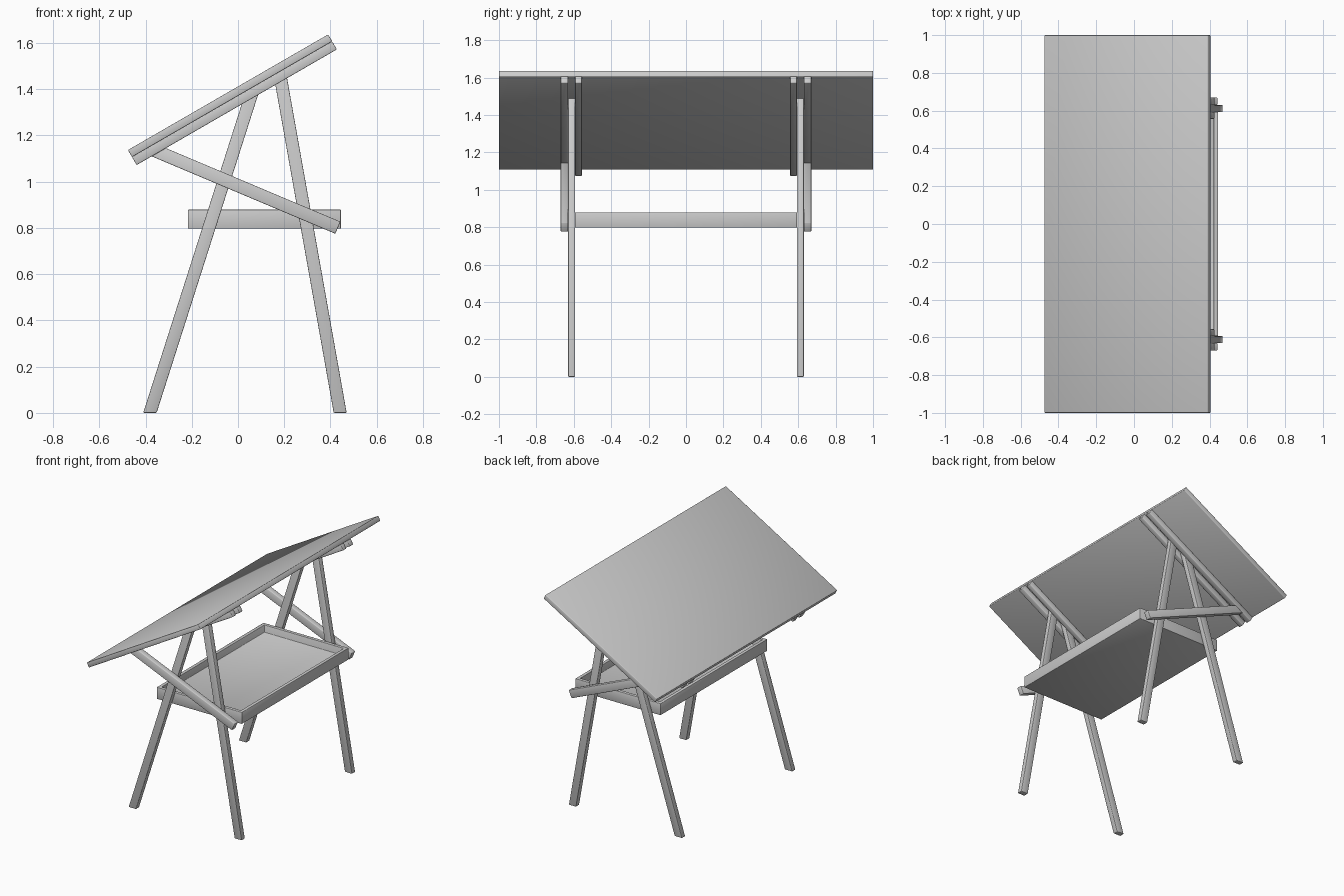
import bpy, bmesh, math
from mathutils import Vector

if "Cube" in bpy.data.objects:
    bpy.data.objects.remove(bpy.data.objects["Cube"])

TILT = math.radians(30)
U = Vector((math.cos(TILT), math.sin(TILT)))       # up the board slope
N = Vector((-math.sin(TILT), math.cos(TILT)))      # board normal
CORNER = Vector((-0.476, 1.137))                   # top edge of the low end
BOARD_T, RAIL_T = 0.035, 0.04


def finish(name, bm, bevel):
    bmesh.ops.recalc_face_normals(bm, faces=bm.faces)
    for f in bm.faces:
        f.smooth = True
    mesh = bpy.data.meshes.new(name)
    bm.to_mesh(mesh)
    bm.free()
    ob = bpy.data.objects.new(name, mesh)
    bpy.context.collection.objects.link(ob)
    mod = ob.modifiers.new("soft_edges", 'BEVEL')
    mod.width, mod.segments = bevel, 2
    return ob


def prism(name, profile, y0, y1, bevel=0.004):
    """Extrude an x-z profile from y0 to y1."""
    bm = bmesh.new()
    face = bm.faces.new([bm.verts.new((p[0], y0, p[1])) for p in profile])
    ext = bmesh.ops.extrude_face_region(bm, geom=[face])
    verts = [v for v in ext["geom"] if isinstance(v, bmesh.types.BMVert)]
    bmesh.ops.translate(bm, verts=verts, vec=(0, y1 - y0, 0))
    return finish(name, bm, bevel)


def slab(d0, d1):
    """Tilted rectangle between two depths below the board's top."""
    a, b = CORNER - N * d0, CORNER - N * d1
    return [a, a + U, b + U, b]


def hit(p, d, depth):
    """Follow p along d up to the plane at this depth under the board."""
    p, d = Vector(p), Vector(d)
    return p + d * ((CORNER - N * depth - p).dot(N) / d.dot(N))


# Tilted board
prism("drawing_board", slab(0, BOARD_T), -1, 1)

for s, side in ((-1, "front"), (1, "back")):
    # Pair of rails gripping the leg tops
    prism(side + "_outer_rail", slab(BOARD_T, BOARD_T + RAIL_T), s * 0.63, s * 0.67)
    prism(side + "_inner_rail", slab(BOARD_T, BOARD_T + RAIL_T), s * 0.557, s * 0.593)
    # Splayed legs, cut flat at the floor and against the board
    for tag, x0, x1, slope in (("left", -0.41, -0.352, 0.319),
                               ("right", 0.414, 0.47, -0.178)):
        d = (slope, 1)
        prism(f"{side}_{tag}_leg",
              [(x0, 0), (x1, 0), hit((x1, 0), d, BOARD_T), hit((x0, 0), d, BOARD_T)],
              s * 0.593, s * 0.63)
    # Diagonal brace, cut against the outer rail
    d = (-0.795, 0.335)
    low, high = (0.421, 0.775), (0.443, 0.827)
    under = BOARD_T + RAIL_T
    prism(side + "_brace", [low, high, hit(high, d, under), hit(low, d, under)],
          s * 0.63, s * 0.67)

# Shallow open tray between the legs
bm = bmesh.new()
bmesh.ops.create_cube(bm, size=1)
for v in bm.verts:
    v.co = (0.114 + v.co.x * 0.662, v.co.y * 1.186, 0.838 + v.co.z * 0.082)
bm.normal_update()
top = max(bm.faces, key=lambda f: f.calc_center_median().z)
bmesh.ops.inset_region(bm, faces=[top], thickness=0.033)
ext = bmesh.ops.extrude_face_region(bm, geom=[top])
bmesh.ops.delete(bm, geom=[top], context='FACES_ONLY') if top.is_valid else None
verts = [v for v in ext["geom"] if isinstance(v, bmesh.types.BMVert)]
bmesh.ops.translate(bm, verts=verts, vec=(0, 0, -0.052))
finish("tray", bm, 0.003)
